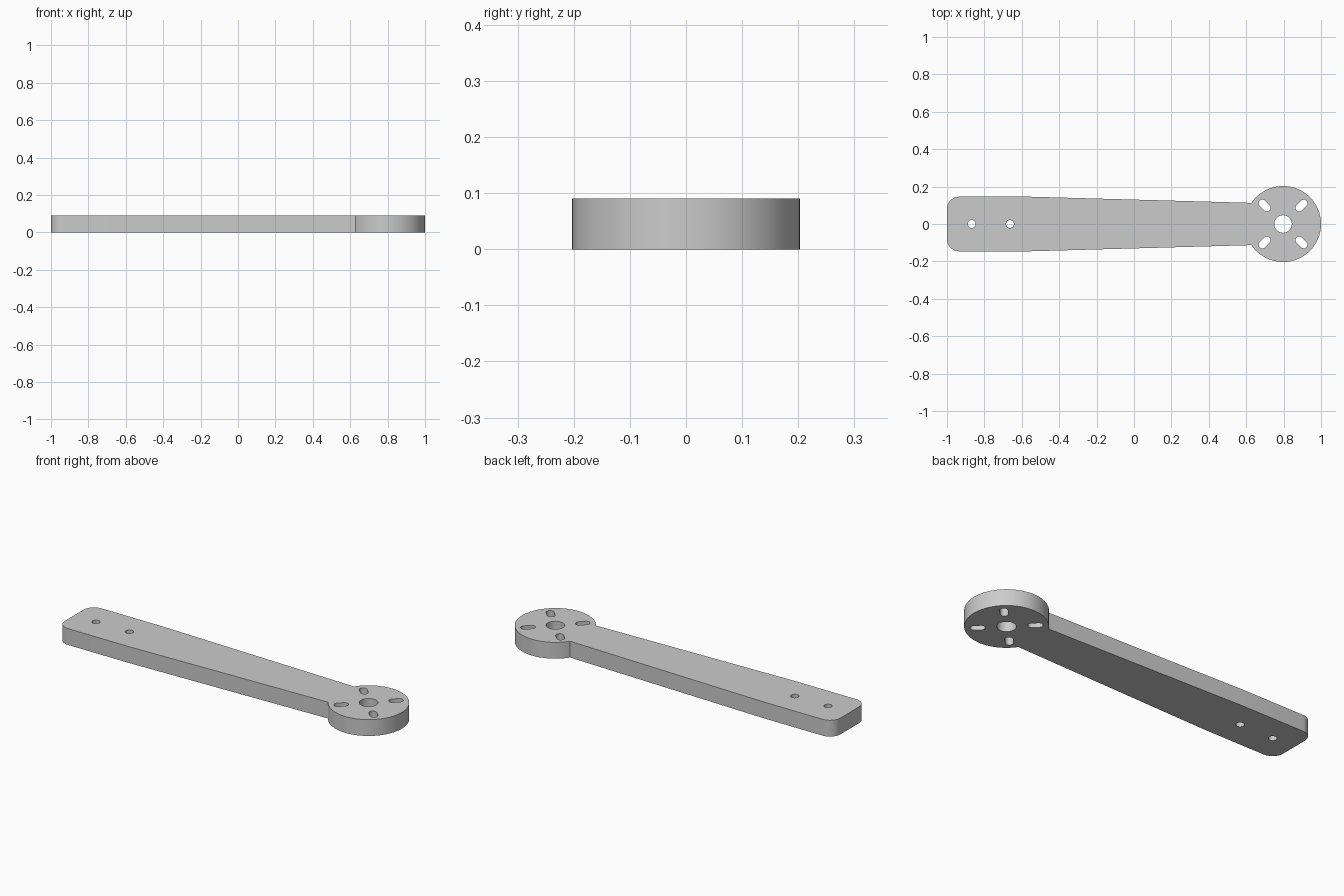
import bpy, bmesh
from math import sin, cos, pi, atan2, hypot

if "Cube" in bpy.data.objects:
    bpy.data.objects.remove(bpy.data.objects["Cube"])

THICK = 0.09
HUB_X, HUB_R = 0.797, 0.203
ROOT_Y, TIP_Y = 0.146, 0.113
CORNER = 0.065


def arc(cx, cy, r, start, end, steps):
    return [(cx + r * cos(start + (end - start) * i / steps),
             cy + r * sin(start + (end - start) * i / steps)) for i in range(steps + 1)]


def circle(cx, cy, r, steps=32):
    return arc(cx, cy, r, 0, 2 * pi, steps)[:-1]


def slot(angle, dist, half, r):
    """Rounded slot whose long axis points away from the hub centre."""
    ends = []
    for d, turn in ((dist + half, 0), (dist - half, pi)):
        a = angle + turn
        ends += arc(HUB_X + d * cos(angle), d * sin(angle), r, a - pi / 2, a + pi / 2, 10)
    return ends


# Outline: tapered arm with rounded root corners running into a round hub
join = pi - atan2(TIP_Y, (HUB_R ** 2 - TIP_Y ** 2) ** 0.5)
outline = arc(HUB_X, 0, HUB_R, -join, join, 72)
outline += [(-0.56, ROOT_Y)]
outline += arc(-1 + CORNER, ROOT_Y - CORNER, CORNER, pi / 2, pi, 10)
outline += arc(-1 + CORNER, -ROOT_Y + CORNER, CORNER, pi, 1.5 * pi, 10)
outline += [(-0.56, -ROOT_Y)]

# Holes: hub bore, four radial motor slots, two mounting holes
loops = [outline, circle(HUB_X, 0, 0.047)]
loops += [slot(pi / 4 + k * pi / 2, 0.139, 0.017, 0.02) for k in range(4)]
loops += [circle(x, 0, 0.021, 24) for x in (-0.867, -0.663)]

# Fill the profile and extrude it to full thickness
bm = bmesh.new()
edges = []
for pts in loops:
    vs = [bm.verts.new((x, y, 0)) for x, y in pts]
    edges += [bm.edges.new((vs[i - 1], vs[i])) for i in range(len(vs))]
bmesh.ops.triangle_fill(bm, edges=edges, use_beauty=True, use_dissolve=False)
top = bmesh.ops.extrude_face_region(bm, geom=bm.faces[:], use_keep_orig=True)["geom"]
bmesh.ops.translate(bm, vec=(0, 0, THICK),
                    verts=[g for g in top if isinstance(g, bmesh.types.BMVert)])
bmesh.ops.recalc_face_normals(bm, faces=bm.faces[:])
mesh = bpy.data.meshes.new("motor_arm")
bm.to_mesh(mesh)
bm.free()

arm = bpy.data.objects.new("motor_arm", mesh)
bpy.context.collection.objects.link(arm)

# Plain grey material
grey = bpy.data.materials.new("grey")
grey.use_nodes = True
colour = (0.6, 0.6, 0.6, 1)
grey.diffuse_color = colour
grey.node_tree.nodes["Principled BSDF"].inputs["Base Color"].default_value = colour
mesh.materials.append(grey)

bpy.ops.object.select_all(action="DESELECT")
arm.select_set(True)
bpy.context.view_layer.objects.active = arm
bpy.ops.object.shade_smooth_by_angle(angle=pi / 6)
